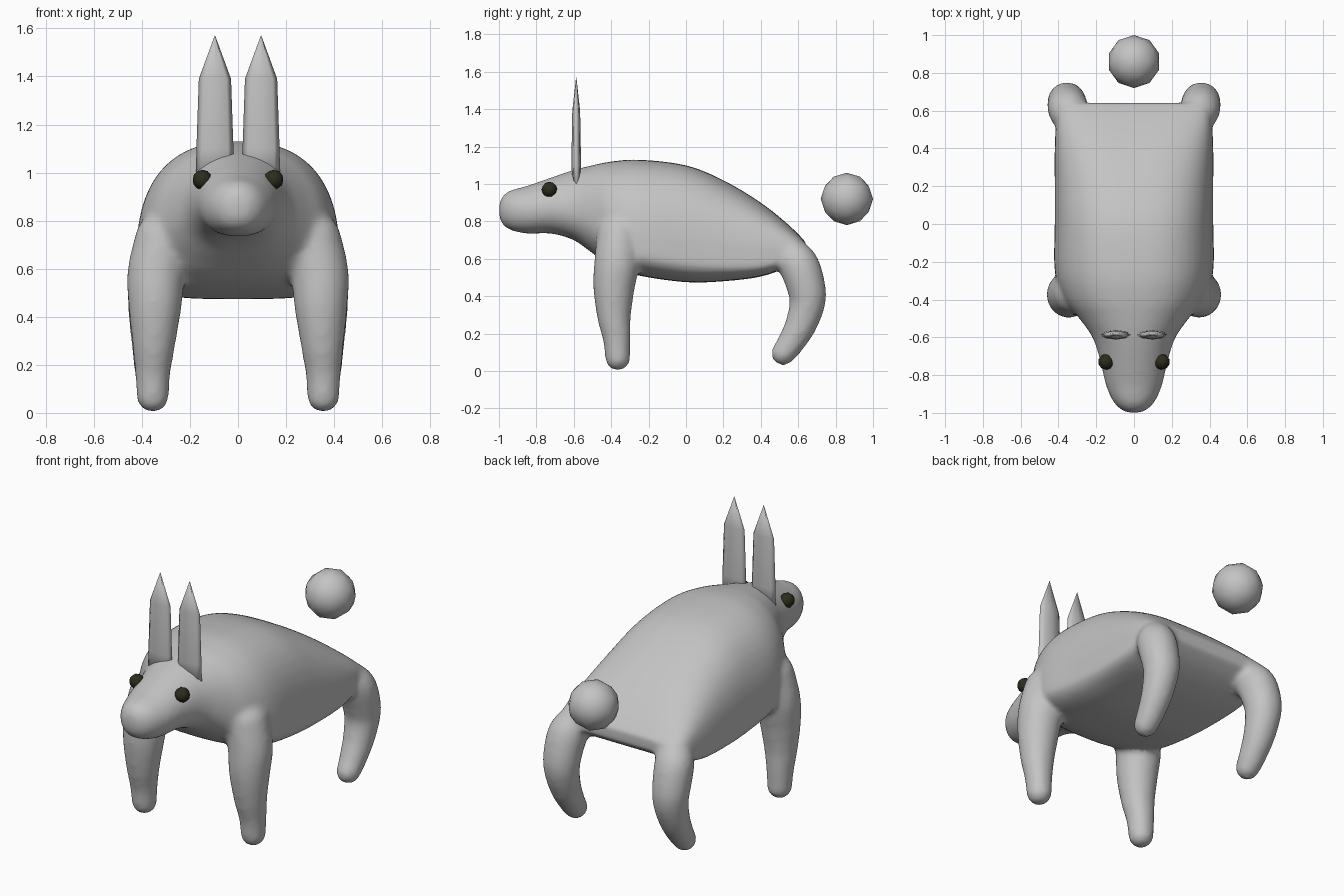
import bpy, bmesh
from math import sin, cos, pi, copysign
from mathutils import Vector, Matrix

if "Cube" in bpy.data.objects:
    bpy.data.objects.remove(bpy.data.objects["Cube"], do_unlink=True)


def material(name, rgb):
    m = bpy.data.materials.new(name)
    m.use_nodes = True
    m.diffuse_color = (*rgb, 1)
    m.node_tree.nodes["Principled BSDF"].inputs["Base Color"].default_value = (*rgb, 1)
    return m


FUR = material("grey fur", (0.55, 0.55, 0.55))
DARK = material("dark olive", (0.025, 0.025, 0.012))


def finish(bm, name, mat):
    bmesh.ops.recalc_face_normals(bm, faces=bm.faces)
    mesh = bpy.data.meshes.new(name)
    bm.to_mesh(mesh)
    bm.free()
    mesh.materials.append(mat)
    mesh.shade_smooth()
    ob = bpy.data.objects.new(name, mesh)
    bpy.context.collection.objects.link(ob)
    return ob


def spline(points, steps):
    """Smooth curve through tuples of any length."""
    pts = [Vector(p) for p in points]
    out = []
    for i in range(len(pts) - 1):
        a, b, c, d = pts[max(i - 1, 0)], pts[i], pts[i + 1], pts[min(i + 2, len(pts) - 1)]
        for k in range(steps):
            t = k / steps
            out.append(b + (c - a) * (t / 2) + (a * 2 - b * 5 + c * 4 - d) * (t * t / 2)
                       + (b * 3 - a - c * 3 + d) * (t ** 3 / 2))
    return out + [pts[-1]]


def loft(bm, rings):
    loops = [[bm.verts.new(p) for p in r] for r in rings]
    for a, b in zip(loops, loops[1:]):
        for i in range(len(a)):
            j = (i + 1) % len(a)
            bm.faces.new((a[i], a[j], b[j], b[i]))
    bm.faces.new(loops[0])
    bm.faces.new(loops[-1])


def power(v, e):
    return copysign(abs(v) ** e, v)


# Torso and head stations: y, half width, top, widest height, bottom, squareness
STATIONS = [
    (-1.0, 0.02, .88, .86, .84, 1), (-.985, .065, .93, .86, .79, 1),
    (-.94, .11, .965, .86, .755, 1), (-.85, .15, .99, .86, .735, 1),
    (-.72, .18, 1.035, .87, .735, 1), (-.6, .22, 1.075, .85, .70, .95),
    (-.5, .29, 1.1, .8, .63, .9), (-.4, .37, 1.12, .72, .56, .85),
    (-.25, .42, 1.13, .64, .51, .8), (0, .42, 1.1, .6, .475, .75),
    (.2, .42, 1.02, .58, .48, .72), (.4, .42, .9, .58, .505, .65),
    (.55, .41, .78, .61, .56, .55), (.64, .38, .69, .65, .62, .5)]


def section(s, n=48):
    y, w, top, mid, low, e = s
    ring = []
    for i in range(n):
        a = 2 * pi * i / n
        h = power(sin(a), e)
        bulge = e if sin(a) > 0 else e * .8
        ring.append((w * power(cos(a), bulge), y, mid + h * ((top - mid) if h > 0 else (mid - low))))
    return ring


bm = bmesh.new()
loft(bm, [section(s) for s in spline(STATIONS, 4)])


# Legs: x, y, z, radius along each limb
FRONT_LEG = [(.31, -.36, .72, .12), (.34, -.37, .58, .122), (.345, -.385, .45, .112),
             (.35, -.385, .3, .092), (.355, -.37, .17, .075), (.355, -.365, .07, .068)]
HIND_LEG = [(.31, .54, .63, .09), (.345, .6, .57, .108), (.355, .64, .46, .105),
            (.355, .65, .37, .097), (.355, .615, .25, .085), (.355, .56, .15, .073),
            (.355, .52, .095, .065)]
for path in (FRONT_LEG, HIND_LEG):
    for x, y, z, r in spline(path, 7):
        for side in (-1, 1):
            bmesh.ops.create_icosphere(bm, subdivisions=3, radius=r,
                                       matrix=Matrix.Translation((side * x, y, z)))

# Fuse the torso and limbs into one soft skin
body = finish(bm, "body", FUR)
remesh = body.modifiers.new("fuse", 'REMESH')
remesh.mode = 'VOXEL'
remesh.voxel_size = .016
remesh.use_smooth_shade = True
soften = body.modifiers.new("soften", 'SMOOTH')
soften.factor = .5
soften.iterations = 9

# Ears: flattened eight-sided blades ending in a point
for side, label in ((1, "left"), (-1, "right")):
    bm = bmesh.new()
    rings = []
    for z, w, d in ((.95, .08, .015), (1.1, .077, .026), (1.39, .067, .021), (1.57, .001, .001)):
        rings.append([(side * .096 + w * cos(i * pi / 4), -.587 + d * sin(i * pi / 4), z)
                      for i in range(8)])
    loft(bm, rings)
    finish(bm, label + "_ear", FUR)

    # Eyes
    bm = bmesh.new()
    bmesh.ops.create_icosphere(bm, subdivisions=2, radius=.042,
                               matrix=Matrix.Translation((side * .148, -.73, .97)))
    finish(bm, label + "_eye", DARK)

# Round tail floating behind the rump
bm = bmesh.new()
bmesh.ops.create_icosphere(bm, subdivisions=2, radius=.14, matrix=Matrix.Translation((0, .86, .92)))
finish(bm, "tail", FUR)
